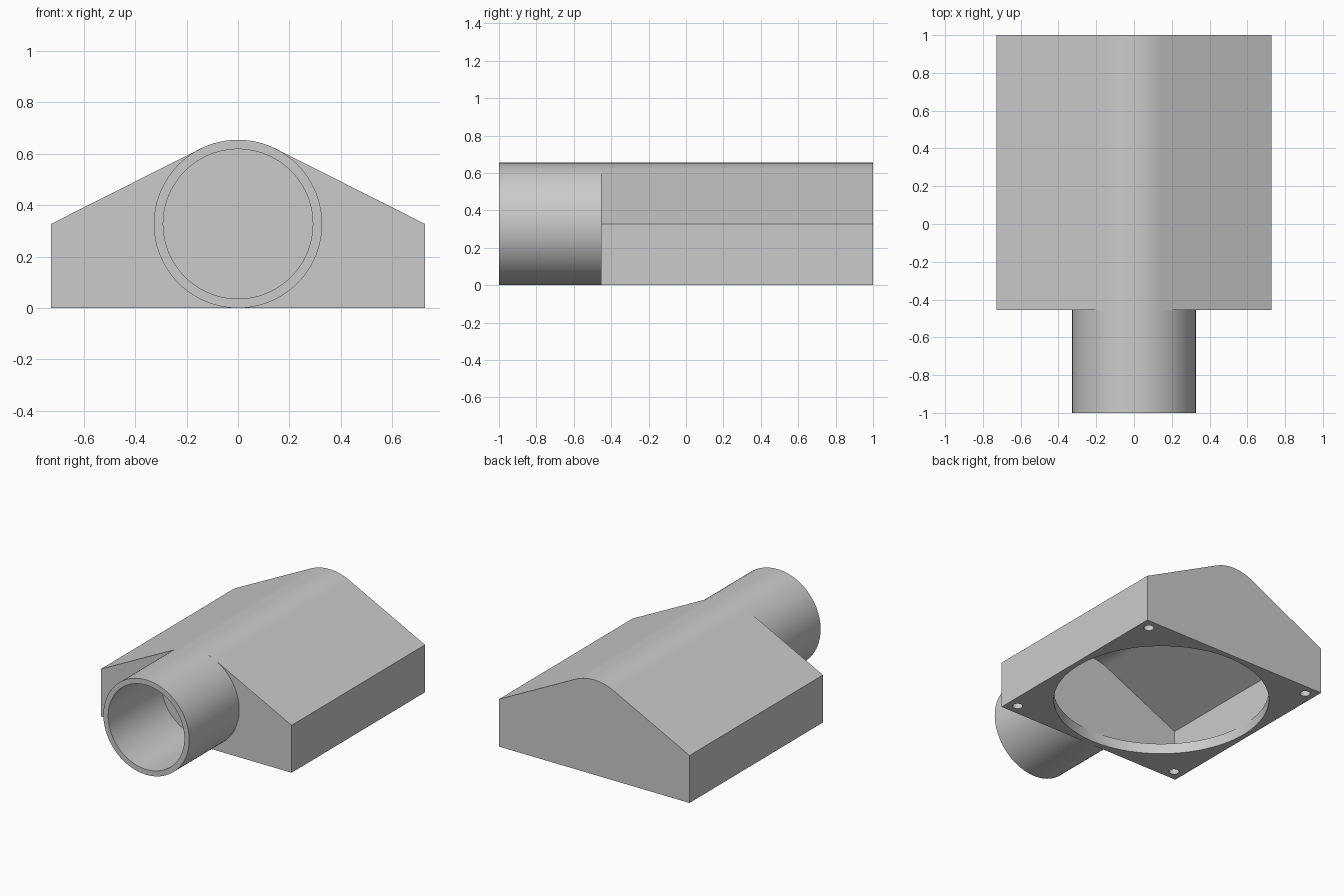
import bpy, bmesh, math
from mathutils import Matrix, Vector

if "Cube" in bpy.data.objects:
    bpy.data.objects.remove(bpy.data.objects["Cube"], do_unlink=True)

U = 2 / 55                      # one wall thickness
HALF = 20 * U                   # half width of the square housing
R = 9 * U                       # pipe outer radius, also pipe axis height
FRONT, BACK = -1 + 15 * U, 1.0  # housing extent in y
MID = (FRONT + BACK) / 2
SIDES = 96

grey = bpy.data.materials.new("plain_grey")
grey.use_nodes = True
grey.diffuse_color = (0.6, 0.6, 0.6, 1)
grey.node_tree.nodes["Principled BSDF"].inputs["Base Color"].default_value = (0.6, 0.6, 0.6, 1)


def finish(name, bm):
    bmesh.ops.recalc_face_normals(bm, faces=bm.faces)
    mesh = bpy.data.meshes.new(name)
    bm.to_mesh(mesh)
    bm.free()
    mesh.materials.append(grey)
    obj = bpy.data.objects.new(name, mesh)
    bpy.context.collection.objects.link(obj)
    return obj


def gable(name, half, radius, bottom, y0, y1):
    """Prism with upright sides and slopes running tangent into a round ridge."""
    bm = bmesh.new()
    a = math.acos(radius / half)
    steps = 32
    pts = [(half, bottom), (half, R)]
    for i in range(steps + 1):
        t = a + (math.pi - 2 * a) * i / steps
        pts.append((radius * math.cos(t), R + radius * math.sin(t)))
    pts += [(-half, R), (-half, bottom)]
    face = bm.faces.new([bm.verts.new((x, y0, z)) for x, z in pts])
    ext = bmesh.ops.extrude_face_region(bm, geom=[face])
    moved = [v for v in ext["geom"] if isinstance(v, bmesh.types.BMVert)]
    bmesh.ops.translate(bm, verts=moved, vec=(0, y1 - y0, 0))
    return finish(name, bm)


def cylinder(name, radius, depth, center, along_y=False, sides=SIDES):
    bm = bmesh.new()
    turn = Matrix.Rotation(math.pi / 2, 4, "X") if along_y else Matrix()
    bmesh.ops.create_cone(bm, cap_ends=True, segments=sides, radius1=radius, radius2=radius,
                          depth=depth, matrix=Matrix.Translation(Vector(center)) @ turn)
    return finish(name, bm)


def activate(obj):
    bpy.ops.object.select_all(action="DESELECT")
    obj.select_set(True)
    bpy.context.view_layer.objects.active = obj


def smooth(obj):
    activate(obj)
    bpy.ops.object.shade_smooth_by_angle(angle=math.radians(25))


# Housing shell with its hollow, fan opening, pipe bore and screw holes
housing = gable("housing", HALF, R, 0, FRONT, BACK)
floor = 2 * U
bore_end = FRONT + U - 0.001
cutters = [
    gable("hollow_cutter", HALF - U, R - U, floor, FRONT + U, BACK - U),
    cylinder("fan_opening_cutter", 18.98 * U, 2 * floor + 0.02, (0, MID, 0.01)),
    cylinder("bore_cutter", R - U, 0.2, (0, bore_end - 0.1, R), along_y=True),
]
for sx in (-1, 1):
    for sy in (-1, 1):
        cutters.append(cylinder("screw_hole_cutter", 0.9 * U, 2 * floor + 0.02,
                                (sx * 18 * U, MID + sy * 18 * U, 0.01), sides=24))
activate(housing)
for cutter in cutters:
    cutter.hide_render = True
    mod = housing.modifiers.new("cut", "BOOLEAN")
    mod.operation = "DIFFERENCE"
    mod.solver = "EXACT"
    mod.object = cutter
    bpy.ops.object.modifier_apply(modifier=mod.name)
for cutter in cutters:
    bpy.data.objects.remove(cutter, do_unlink=True)
smooth(housing)

# Inlet pipe: outer wall, front rim and inner wall lofted as rings
bm = bmesh.new()
rings = []
for radius, y in ((R, FRONT), (R, -1), (R - U, -1), (R - U, FRONT)):
    angles = [2 * math.pi * i / SIDES for i in range(SIDES)]
    rings.append([bm.verts.new((radius * math.cos(t), y, R + radius * math.sin(t))) for t in angles])
for r0, r1 in zip(rings, rings[1:]):
    for i in range(SIDES):
        j = (i + 1) % SIDES
        bm.faces.new((r0[i], r0[j], r1[j], r1[i]))
pipe = finish("inlet_pipe", bm)
# Make sure the outer wall faces outward
outer = pipe.data.polygons[0]
if outer.normal.dot(outer.center - Vector((0, outer.center.y, R))) < 0:
    pipe.data.flip_normals()
smooth(pipe)
